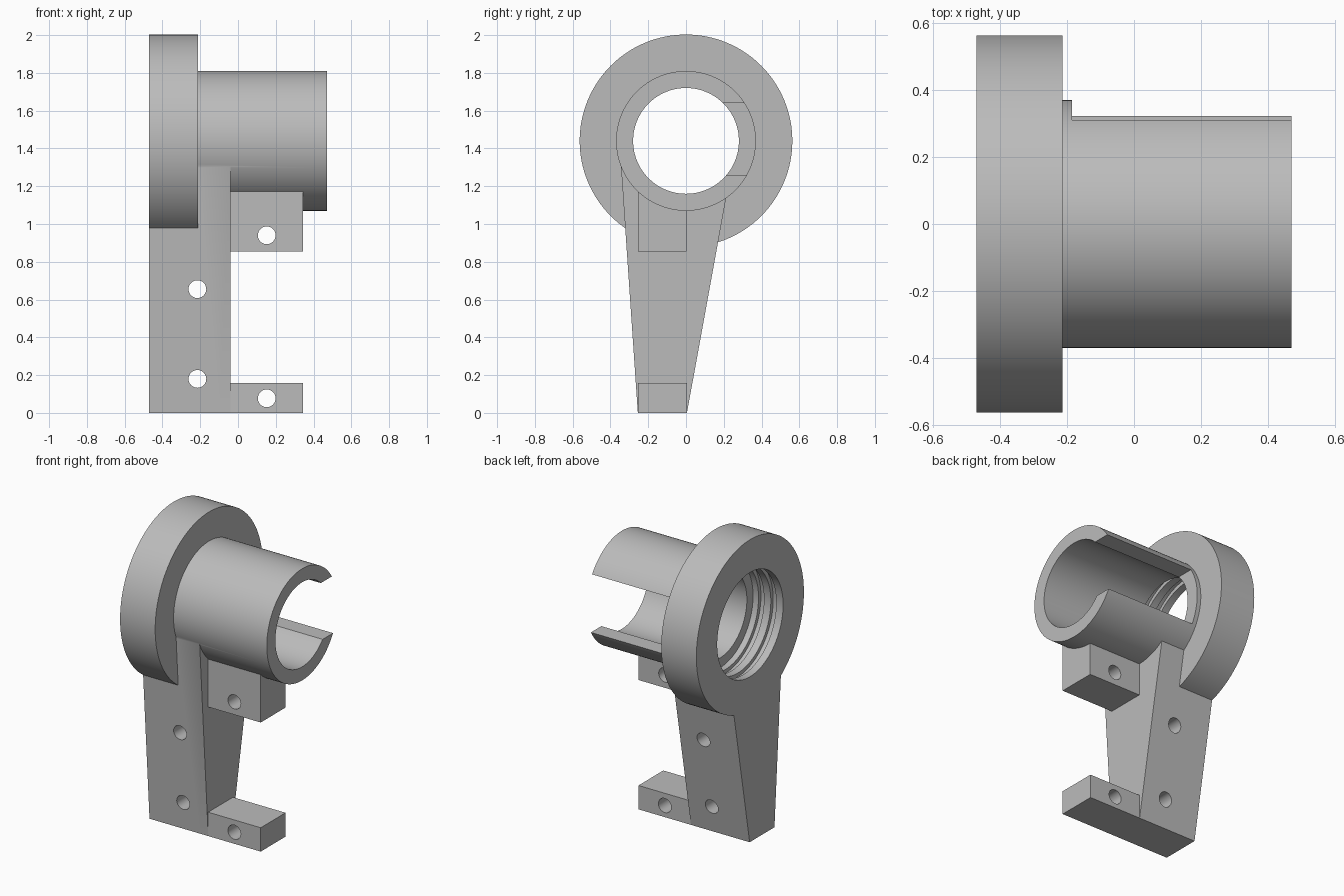
import bpy, bmesh, math
from mathutils import Matrix, Vector

if "Cube" in bpy.data.objects:
    bpy.data.objects.remove(bpy.data.objects["Cube"])

AXIS_Z = 1.44   # height of the ring axis
SEG = 128

grey = bpy.data.materials.new("plain grey")
grey.diffuse_color = (0.5, 0.5, 0.5, 1)
grey.use_nodes = True
grey.node_tree.nodes["Principled BSDF"].inputs["Base Color"].default_value = grey.diffuse_color


def make(name, bm):
    bmesh.ops.recalc_face_normals(bm, faces=bm.faces)
    mesh = bpy.data.meshes.new(name)
    bm.to_mesh(mesh)
    bm.free()
    mesh.materials.append(grey)
    ob = bpy.data.objects.new(name, mesh)
    bpy.context.collection.objects.link(ob)
    return ob


def box(name, x0, x1, y0, y1, z0, z1):
    return prism(name, [(y0, z0), (y1, z0), (y1, z1), (y0, z1)], x0, x1)


def prism(name, pts, x0, x1):
    # extrude a (y, z) outline along x
    bm = bmesh.new()
    face = bm.faces.new([bm.verts.new((x0, y, z)) for y, z in pts])
    ext = bmesh.ops.extrude_face_region(bm, geom=[face])
    verts = [v for v in ext["geom"] if isinstance(v, bmesh.types.BMVert)]
    bmesh.ops.translate(bm, verts=verts, vec=(x1 - x0, 0, 0))
    return make(name, bm)


def turned(name, profile):
    # turn an (x, radius) profile around the ring axis, with flat end caps
    bm = bmesh.new()
    rings = []
    for x, r in profile:
        angles = [2 * math.pi * i / SEG for i in range(SEG)]
        rings.append([bm.verts.new((x, r * math.cos(a), AXIS_Z + r * math.sin(a)))
                      for a in angles])
    for a, b in zip(rings, rings[1:]):
        for i in range(SEG):
            j = (i + 1) % SEG
            bm.faces.new((a[i], a[j], b[j], b[i]))
    bm.faces.new(rings[0])
    bm.faces.new(rings[-1])
    return make(name, bm)


def bolt_cutter(name, x, z):
    bm = bmesh.new()
    bmesh.ops.create_cone(bm, cap_ends=True, segments=32, radius1=0.047, radius2=0.047,
                          depth=1.5, matrix=Matrix.Translation((x, 0, z))
                          @ Matrix.Rotation(math.pi / 2, 4, 'X'))
    return make(name, bm)


def combine(target, other, operation):
    mod = target.modifiers.new("combine", 'BOOLEAN')
    mod.operation, mod.solver, mod.object = operation, 'EXACT', other
    bpy.context.view_layer.objects.active = target
    bpy.ops.object.modifier_apply(modifier=mod.name)
    bpy.data.objects.remove(other)


# flange with the sleeve behind it
bracket = turned("ring_bracket", [(-0.47, 0.563), (-0.213, 0.563), (-0.213, 0.37), (0.47, 0.37)])

# tapered leg, clamp block under the sleeve, foot tab
solids = [
    prism("leg", [(-0.255, 0), (0.005, 0), (0.212, 1.137), (0.1, 1.3), (-0.344, 1.305)],
          -0.47, -0.04),
    box("clamp_block", -0.1, 0.345, -0.255, 0.002, 0.855, 1.22),
    box("foot_tab", -0.1, 0.345, -0.255, 0.005, 0, 0.158),
]
for part in solids:
    combine(bracket, part, 'UNION')

# stepped bore with two grooves, side opening in the sleeve, bolt holes
cutters = [
    turned("bore", [(-0.6, 0.345), (-0.42, 0.345), (-0.42, 0.37), (-0.38, 0.37),
                    (-0.38, 0.345), (-0.33, 0.345), (-0.33, 0.37), (-0.29, 0.37),
                    (-0.29, 0.345), (-0.25, 0.345), (-0.25, 0.28), (0.6, 0.28)]),
    box("side_opening", -0.185, 0.7, 0.05, 0.7, 1.26, 1.64),
]
for x, z in [(-0.215, 0.655), (-0.215, 0.18), (0.152, 0.94), (0.152, 0.077)]:
    cutters.append(bolt_cutter("bolt_hole", x, z))
for part in cutters:
    combine(bracket, part, 'DIFFERENCE')

# smooth round walls, sharp edges
bpy.ops.object.select_all(action='DESELECT')
bracket.select_set(True)
bpy.context.view_layer.objects.active = bracket
bpy.ops.object.shade_smooth_by_angle(angle=math.radians(25))
